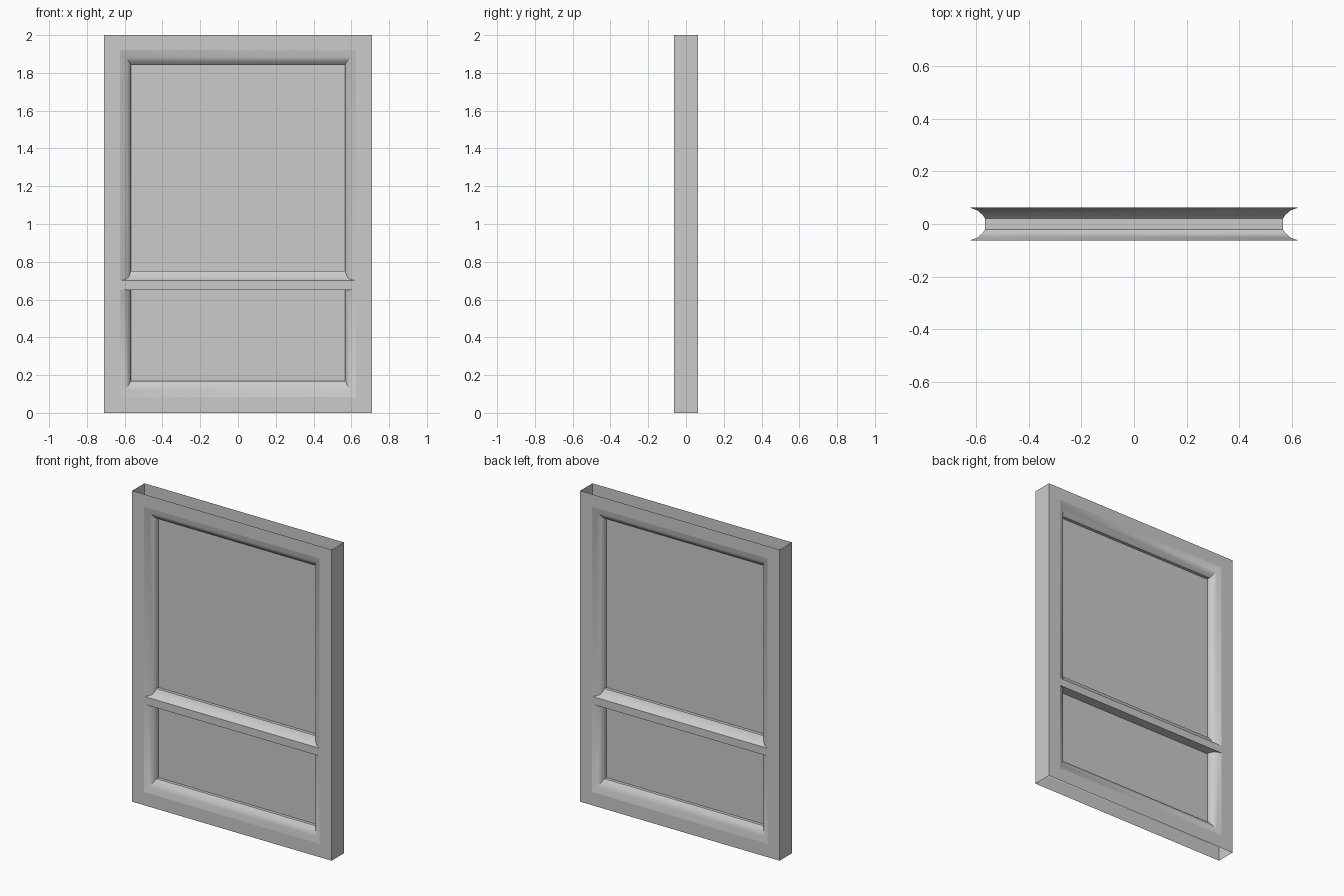
import bpy, bmesh

if "Cube" in bpy.data.objects:
    bpy.data.objects.remove(bpy.data.objects["Cube"])

W, D = 0.71, 0.0625                      # half width, half thickness
OX = 0.625                               # half width of the openings
DEPTH = [D, 0.052, 0.035, 0.02, 0.0]     # moulding profile: distance from centre plane
SIDE = [OX, 0.597, 0.577, 0.567, 0.567]  # matching half width
# height of lower and upper edges of each opening along the profile
UPPER = ([0.70, 0.706, 0.72, 0.75, 0.75], [1.92, 1.885, 1.86, 1.845, 1.845])
LOWER = ([0.085, 0.12, 0.15, 0.17, 0.17], [0.65] * 5)


def make_object(name, build, mirror=False):
    bm = bmesh.new()
    build(bm)
    bmesh.ops.remove_doubles(bm, verts=bm.verts, dist=1e-5)
    me = bpy.data.meshes.new(name)
    bm.to_mesh(me)
    bm.free()
    ob = bpy.data.objects.new(name, me)
    bpy.context.collection.objects.link(ob)
    bpy.ops.object.select_all(action='DESELECT')
    ob.select_set(True)
    bpy.context.view_layer.objects.active = ob
    if mirror:
        m = ob.modifiers.new("front_to_back", 'MIRROR')
        m.use_axis = (False, True, False)
        bpy.ops.object.modifier_apply(modifier=m.name)
    return ob


def quad(bm, *pts):
    return bm.faces.new([bm.verts.new(p) for p in pts])


# Flat front sheet with two openings, plus the outer side walls (top and bottom open)
def build_frame(bm):
    xs = [-W, -OX, OX, W]
    zs = [0, 0.085, 0.65, 0.70, 1.92, 2]
    for i in range(3):
        for j in range(5):
            if i == 1 and j in (1, 3):
                continue
            a, b, c, d = xs[i], xs[i + 1], zs[j], zs[j + 1]
            quad(bm, (a, -D, c), (b, -D, c), (b, -D, d), (a, -D, d))
    for c, d in zip(zs, zs[1:]):
        quad(bm, (W, -D, c), (W, 0, c), (W, 0, d), (W, -D, d))
        quad(bm, (-W, 0, c), (-W, -D, c), (-W, -D, d), (-W, 0, d))


# Moulding: rectangles stepped inward along the profile
def build_moulding(opening):
    def build(bm):
        rings = [[(-x, -y, a), (x, -y, a), (x, -y, b), (-x, -y, b)]
                 for x, y, a, b in zip(SIDE, DEPTH, *opening)]
        for r, s in zip(rings, rings[1:]):
            for k in range(4):
                n = (k + 1) % 4
                quad(bm, r[k], r[n], s[n], s[k])
    return build


# Thin panel on the centre plane
def build_panel(opening):
    x, a, b = SIDE[-1], opening[0][-1], opening[1][-1]
    return lambda bm: quad(bm, (-x, 0, a), (x, 0, a), (x, 0, b), (-x, 0, b))


make_object("frame", build_frame, mirror=True)
for label, opening in (("upper", UPPER), ("lower", LOWER)):
    make_object(label + "_moulding", build_moulding(opening), mirror=True)
    bpy.ops.object.shade_smooth_by_angle(angle=0.6)
    make_object(label + "_panel", build_panel(opening))
